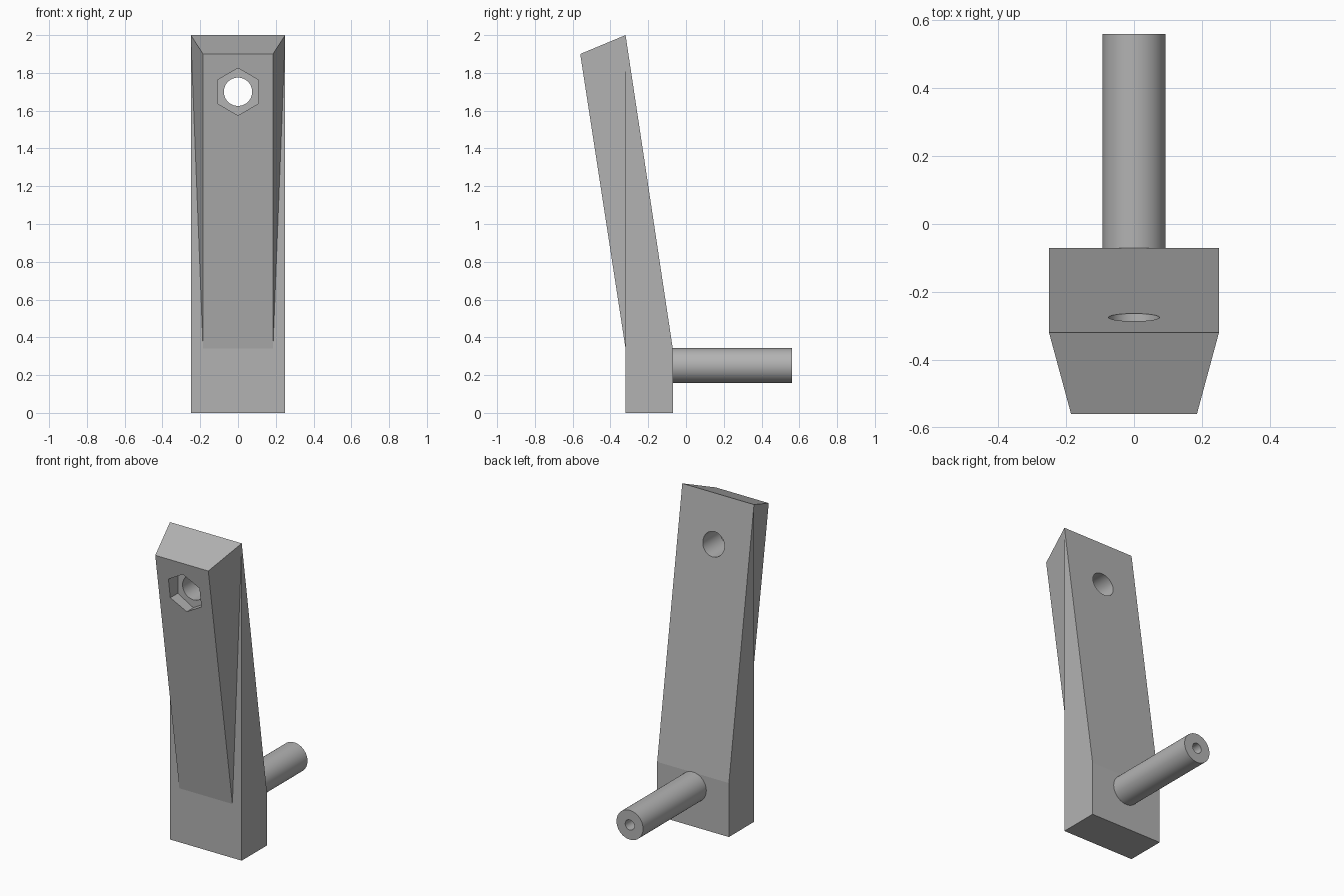
import bpy, bmesh
from math import radians
from mathutils import Matrix

cube = bpy.data.objects.get("Cube")
if cube:
    bpy.data.objects.remove(cube, do_unlink=True)

grey = bpy.data.materials.new("plain grey")
grey.use_nodes = True
grey.diffuse_color = (0.45, 0.45, 0.45, 1)
grey.node_tree.nodes["Principled BSDF"].inputs["Base Color"].default_value = grey.diffuse_color


def add_object(name, bm):
    bmesh.ops.recalc_face_normals(bm, faces=bm.faces)
    mesh = bpy.data.meshes.new(name)
    bm.to_mesh(mesh)
    bm.free()
    mesh.materials.append(grey)
    obj = bpy.data.objects.new(name, mesh)
    bpy.context.collection.objects.link(obj)
    return obj


def prism(name, sides, radius, y0, y1, z):
    """Regular prism along y, with one corner pointing up."""
    bm = bmesh.new()
    bmesh.ops.create_cone(bm, cap_ends=True, segments=sides, radius1=radius,
                          radius2=radius, depth=y1 - y0)
    bm.transform(Matrix.Translation((0, (y0 + y1) / 2, z)) @ Matrix.Rotation(radians(90), 4, 'X'))
    return add_object(name, bm)


def cut(obj, cutter):
    cutter.hide_render = True
    mod = obj.modifiers.new("cut", 'BOOLEAN')
    mod.operation = 'DIFFERENCE'
    mod.solver = 'EXACT'
    mod.object = cutter
    bpy.context.view_layer.objects.active = obj
    bpy.ops.object.modifier_apply(modifier=mod.name)
    bpy.data.objects.remove(cutter, do_unlink=True)


def smooth(obj, angle):
    bpy.ops.object.select_all(action='DESELECT')
    obj.select_set(True)
    bpy.context.view_layer.objects.active = obj
    bpy.ops.object.shade_smooth_by_angle(angle=radians(angle))


# Arm: upright foot, leaning upper part, front corners narrowing to the tip
W, N = 0.25, 0.185               # half widths of the body and the narrow front
FRONT, BACK, TIP = -0.32, -0.07, -0.56
BEND = 0.34
corners = {
    "foot_front": (W, FRONT, 0), "foot_back": (W, BACK, 0),
    "bend_front": (N, FRONT, BEND), "bend_back": (W, BACK, BEND),
    "tip_front": (N, TIP, 1.9), "tip_back": (W, FRONT, 2),
}
bm = bmesh.new()
left = {k: bm.verts.new(p) for k, p in corners.items()}
right = {k: bm.verts.new((-p[0], p[1], p[2])) for k, p in corners.items()}

# Faces across the width
for a, b in (("foot_front", "foot_back"), ("foot_back", "bend_back"),
             ("bend_back", "tip_back"), ("tip_back", "tip_front"),
             ("tip_front", "bend_front"), ("bend_front", "foot_front")):
    bm.faces.new((left[a], left[b], right[b], right[a]))
# Faces of each side
for s in (left, right):
    for names in (("foot_front", "foot_back", "bend_back", "tip_back"),
                  ("foot_front", "tip_back", "bend_front"),
                  ("bend_front", "tip_back", "tip_front")):
        bm.faces.new([s[n] for n in names])
arm = add_object("arm", bm)

# Bolt hole with a six-sided nut pocket in the front
cut(arm, prism("hole_cutter", 64, 0.075, -0.8, 0.1, 1.7))
cut(arm, prism("nut_cutter", 6, 0.125, -0.8, -0.445, 1.7))
smooth(arm, 7)

# Pin at the back with a blind hole in its end
pin = prism("pin", 64, 0.0925, BACK - 0.01, 0.56, 0.25)
cut(pin, prism("pin_hole_cutter", 32, 0.032, 0.0, 0.7, 0.25))
smooth(pin, 30)
